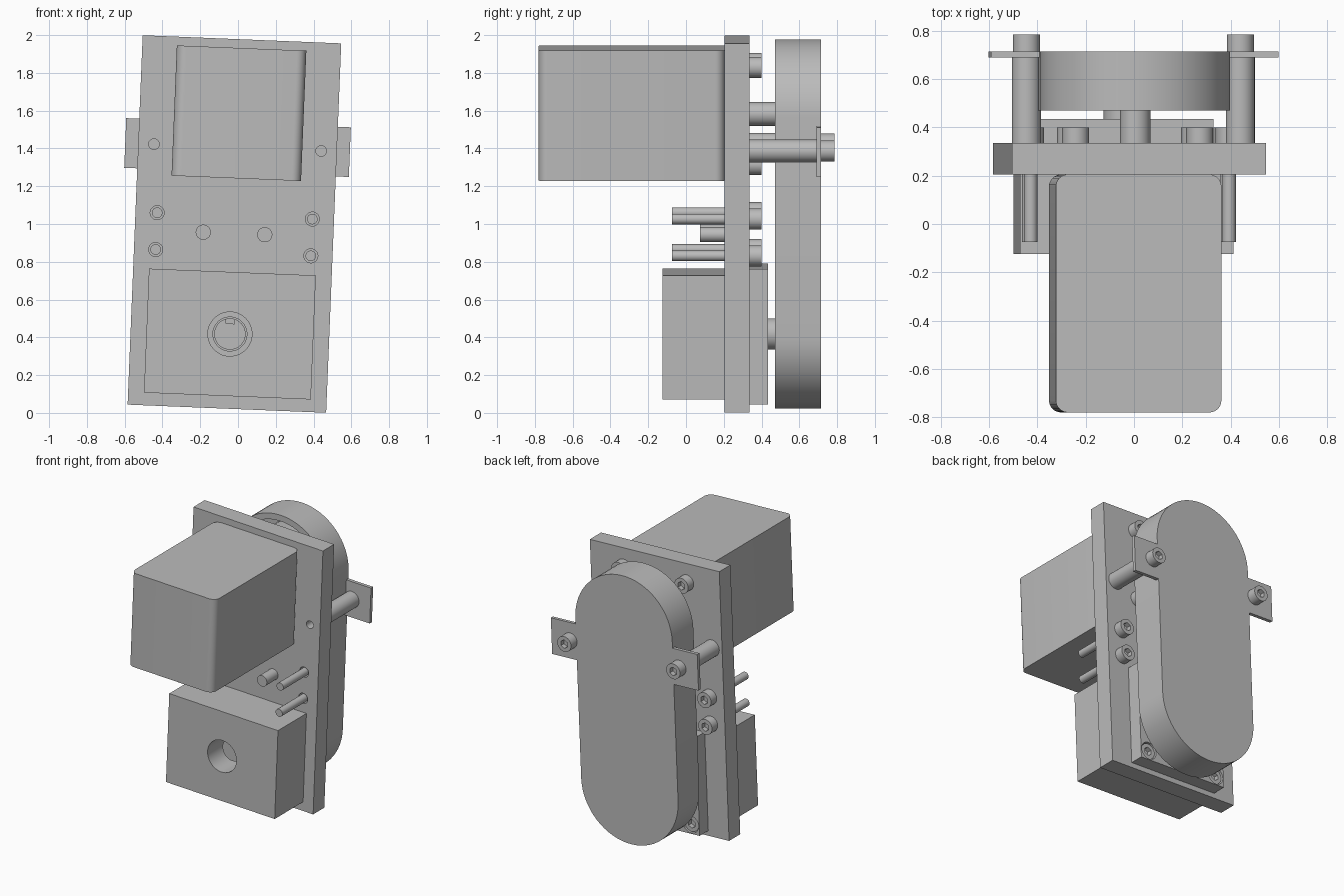
import bpy, bmesh, math
from mathutils import Matrix, Vector

if "Cube" in bpy.data.objects:
    bpy.data.objects.remove(bpy.data.objects["Cube"], do_unlink=True)

grey = bpy.data.materials.new("machined grey")
grey.use_nodes = True
grey.diffuse_color = (0.5, 0.5, 0.5, 1)
grey.node_tree.nodes["Principled BSDF"].inputs["Base Color"].default_value = (0.5, 0.5, 0.5, 1)

parts = []


def add(name, bm):
    mesh = bpy.data.meshes.new(name)
    bmesh.ops.recalc_face_normals(bm, faces=bm.faces)
    bm.to_mesh(mesh)
    bm.free()
    mesh.materials.append(grey)
    ob = bpy.data.objects.new(name, mesh)
    bpy.context.collection.objects.link(ob)
    parts.append(ob)
    return ob


def box(name, u, v, width, height, y0, y1):
    """Block centred on (u, v) in the plate plane, from depth y0 to y1."""
    bm = bmesh.new()
    m = Matrix.Translation((u, (y0 + y1) / 2, v)) @ Matrix.Diagonal((width, y1 - y0, height, 1))
    bmesh.ops.create_cube(bm, size=1, matrix=m)
    return add(name, bm)


def rod(name, u, v, r, y0, y1, sides=40):
    """Cylinder running front to back."""
    bm = bmesh.new()
    m = Matrix.Translation((u, (y0 + y1) / 2, v)) @ Matrix.Rotation(math.pi / 2, 4, 'X')
    bmesh.ops.create_cone(bm, cap_ends=True, segments=sides, radius1=r, radius2=r,
                          depth=y1 - y0, matrix=m)
    return add(name, bm)


def stadium(name, r, half, y0, y1, steps=32):
    """Round-ended slab; half is the distance from middle to arc centre."""
    bm = bmesh.new()
    verts = []
    for end in (0, 1):
        for i in range(steps + 1):
            a = math.pi * (end + i / steps)
            verts.append(bm.verts.new((r * math.cos(a), y0,
                                       r * math.sin(a) + (-half if end else half))))
    face = bm.faces.new(verts)
    top = bmesh.ops.extrude_face_region(bm, geom=[face])["geom"]
    bmesh.ops.translate(bm, vec=(0, y1 - y0, 0),
                        verts=[g for g in top if isinstance(g, bmesh.types.BMVert)])
    return add(name, bm)


def cut(ob, cutters):
    """Subtract the cutters, keep the result, and discard them."""
    for c in cutters:
        mod = ob.modifiers.new("cut", 'BOOLEAN')
        mod.operation = 'DIFFERENCE'
        mod.solver = 'EXACT'
        mod.object = c
    bpy.context.view_layer.update()
    dg = bpy.context.evaluated_depsgraph_get()
    mesh = bpy.data.meshes.new_from_object(ob.evaluated_get(dg))
    ob.modifiers.clear()
    ob.data = mesh
    for c in cutters:
        parts.remove(c)
        bpy.data.objects.remove(c, do_unlink=True)
    return ob


def screw_head(name, u, v, y0, y1):
    """Cap screw head with a hexagonal socket on its back end."""
    head = rod(name, u, v, 0.056, y0, y1, 32)
    cut(head, [rod("socket", u, v, 0.031, y1 - 0.035, y1 + 0.02, 6)])


SIDES = (("right", -1), ("left", 1))
PLATE_FRONT, PLATE_BACK = 0.205, 0.335
AXIS = 0.583          # distance of both drive axes from the middle
ROD_U, ROD_V = 0.411, (0.043, -0.152)
POST_U, POST_V = 0.443, 0.405

# Mounting plate with clearance holes
plate = box("mounting_plate", 0, 0, 1.052, 1.957, PLATE_FRONT, PLATE_BACK)
holes = [rod("hole", s * ROD_U, v, 0.037, 0.1, 0.4) for _, s in SIDES for v in ROD_V]
holes += [rod("hole", s * POST_U, POST_V, 0.028, 0.1, 0.32) for _, s in SIDES]
holes.append(rod("hole", 0, -AXIS, 0.1, 0.1, 0.4))
cut(plate, holes)

# Motor body with rounded upright edges
bm = bmesh.new()
bmesh.ops.create_cube(bm, size=1, matrix=Matrix.Translation((0, -0.2875, AXIS + 0.004))
                      @ Matrix.Diagonal((0.686, 0.985, 0.69, 1)))
upright = [e for e in bm.edges if abs((e.verts[0].co - e.verts[1].co).normalized().z) > 0.9]
bmesh.ops.bevel(bm, geom=upright, offset=0.05, segments=8, profile=0.5, affect='EDGES')
add("motor_body", bm)
rod("motor_shaft", 0, AXIS, 0.063, PLATE_BACK, 0.52)

# Output bearing block with bore and keyed shaft
block = box("bearing_block", 0, -AXIS, 0.884, 0.657, -0.125, PLATE_FRONT)
cut(block, [rod("bore", 0, -AXIS, 0.117, -0.2, 0.15), rod("bore", 0, -AXIS, 0.09, 0.1, 0.3)])
shaft = rod("output_shaft", 0, -AXIS, 0.083, 0.0, 0.52)
cut(shaft, [box("keyway", 0, -AXIS + 0.085, 0.045, 0.06, -0.1, 0.15)])

# Rear bearing flange with counterbored screws
flange = box("rear_flange", 0, -AXIS, 0.717, 0.717, PLATE_BACK, 0.435)
corners = [(su, sv) for su in (-1, 1) for sv in (-1, 1)]
cut(flange, [rod("counterbore", su * 0.29, -AXIS + sv * 0.29, 0.062, 0.36, 0.5)
             for su, sv in corners])
for i, (su, sv) in enumerate(corners):
    screw_head(f"flange_screw_{i + 1}", su * 0.29, -AXIS + sv * 0.29, 0.355, 0.425)
    screw_head(f"motor_screw_{i + 1}", su * 0.257, AXIS + sv * 0.257, PLATE_BACK, 0.4)

# Long screws and locating pins
for side, s in SIDES:
    for level, v in zip(("upper", "lower"), ROD_V):
        rod(f"{side}_{level}_screw_shank", s * ROD_U, v, 0.028, -0.075, 0.34, 24)
        screw_head(f"{side}_{level}_screw_head", s * ROD_U, v, PLATE_BACK, 0.4)
    rod(f"{side}_pin", s * 0.163, -0.05, 0.04, 0.075, PLATE_FRONT)

    # Cover standoffs, tabs and their screws
    rod(f"{side}_standoff", s * POST_U, POST_V, 0.06, PLATE_BACK, 0.69)
    box(f"{side}_cover_tab", s * 0.485, POST_V, 0.22, 0.263, 0.69, 0.715)
    screw_head(f"{side}_standoff_screw", s * POST_U, POST_V, 0.715, 0.785)

# Hollow belt cover with a pulley on each axis
cover = stadium("belt_cover", 0.394, AXIS, 0.47, 0.715)
cut(cover, [stadium("cavity", 0.35, AXIS, 0.4, 0.69)])
for name, v in (("motor_pulley", AXIS), ("output_pulley", -AXIS)):
    rod(name, 0, v, 0.27, 0.5, 0.67, 48)

# Lean the whole assembly and smooth the round parts
lean = Matrix.Translation((-0.019, 0, 1.0)) @ Matrix.Rotation(math.radians(2.34), 4, 'Y')
for ob in bpy.context.scene.objects:
    ob.select_set(False)
for ob in parts:
    ob.matrix_world = lean
    ob.select_set(True)
bpy.context.view_layer.objects.active = parts[0]
bpy.ops.object.shade_smooth_by_angle(angle=math.radians(30))
